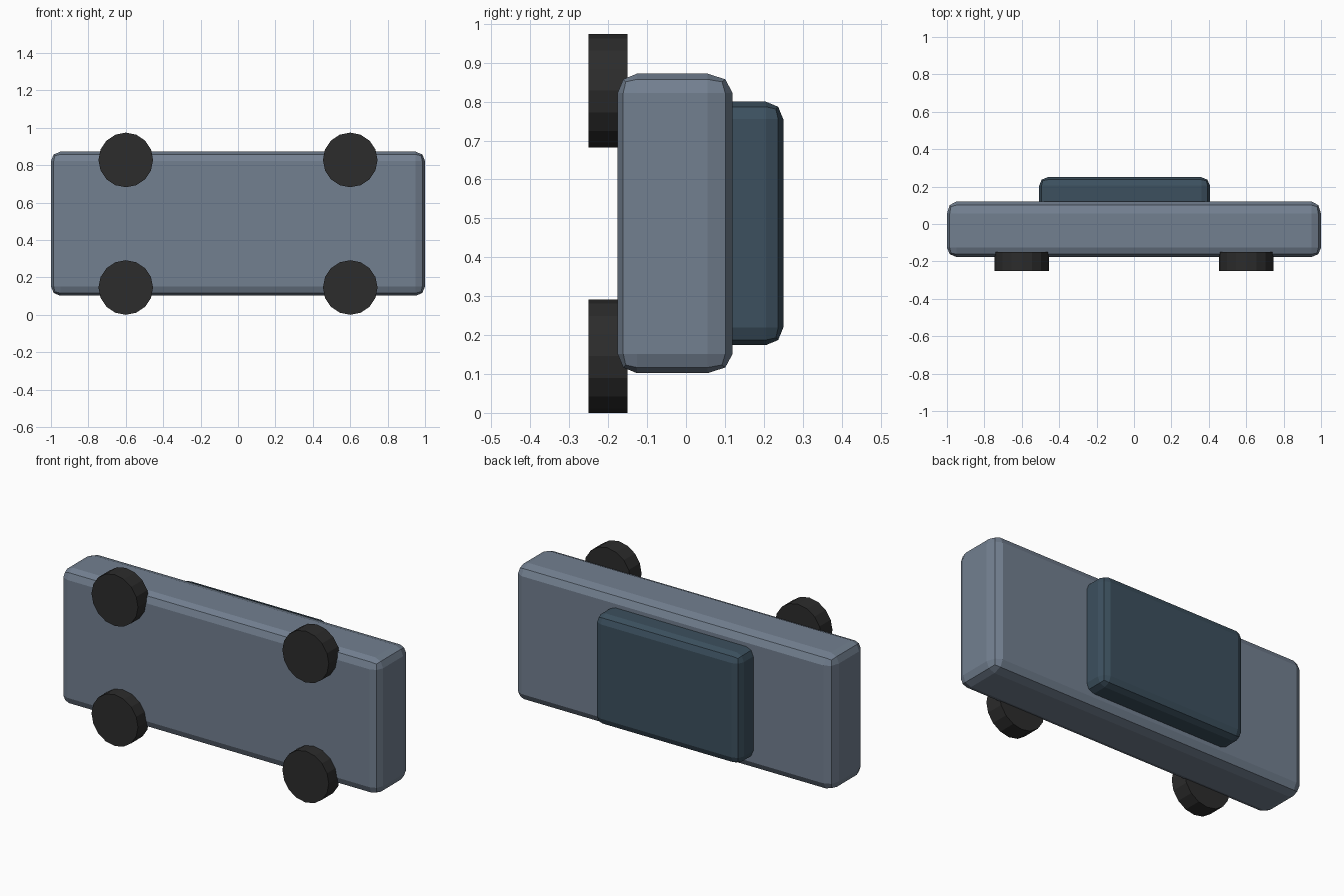
import bpy, bmesh, math
from mathutils import Matrix, Vector

if "Cube" in bpy.data.objects:
    bpy.data.objects.remove(bpy.data.objects["Cube"])


def material(name, color):
    m = bpy.data.materials.new(name)
    m.diffuse_color = (*color, 1)
    m.use_nodes = True
    m.node_tree.nodes["Principled BSDF"].inputs["Base Color"].default_value = m.diffuse_color
    return m


BODY = material("slate_blue_grey", (0.17, 0.215, 0.28))
GLASS = material("dark_teal_blue", (0.045, 0.08, 0.112))
RUBBER = material("black_rubber", (0.025, 0.025, 0.025))


def finish(bm, name, mat):
    me = bpy.data.meshes.new(name)
    bmesh.ops.recalc_face_normals(bm, faces=bm.faces)
    bm.to_mesh(me)
    bm.free()
    me.materials.append(mat)
    ob = bpy.data.objects.new(name, me)
    bpy.context.collection.objects.link(ob)
    return ob


def rounded_box(name, lo, hi, bevel, mat, back_stretch=1.0):
    """Box with two-step rounded edges; back_stretch deepens the rear rounding."""
    lo, hi = Vector(lo), Vector(hi)
    bm = bmesh.new()
    bmesh.ops.create_cube(bm, size=1, matrix=Matrix.Translation((lo + hi) / 2)
                          @ Matrix.Diagonal((*(hi - lo), 1)))
    bmesh.ops.bevel(bm, geom=bm.edges[:], offset=bevel, segments=2,
                    profile=0.5, affect='EDGES')
    mid = (lo.y + hi.y) / 2
    for v in bm.verts:
        if v.co.y > mid:
            v.co.y = hi.y - (hi.y - v.co.y) * back_stretch
    return finish(bm, name, mat)


def wheel(name, x, z):
    """Sixteen-sided disc with its axle along y."""
    bm = bmesh.new()
    bmesh.ops.create_cone(bm, cap_ends=True, segments=16, radius1=0.146,
                          radius2=0.146, depth=0.1,
                          matrix=Matrix.Translation((x, -0.2, z))
                          @ Matrix.Rotation(math.pi / 2, 4, 'X'))
    return finish(bm, name, RUBBER)


# Main body slab and cabin
rounded_box("car_body", (-1, -0.176, 0.102), (1, 0.12, 0.872), 0.05, BODY, 1.3)
rounded_box("cabin", (-0.507, 0.05, 0.174), (0.406, 0.25, 0.80), 0.045, GLASS)

# Four wheels
for x, end in ((-0.6, "left"), (0.6, "right")):
    for z, level in ((0.146, "lower"), (0.828, "upper")):
        wheel(f"wheel_{level}_{end}", x, z)
